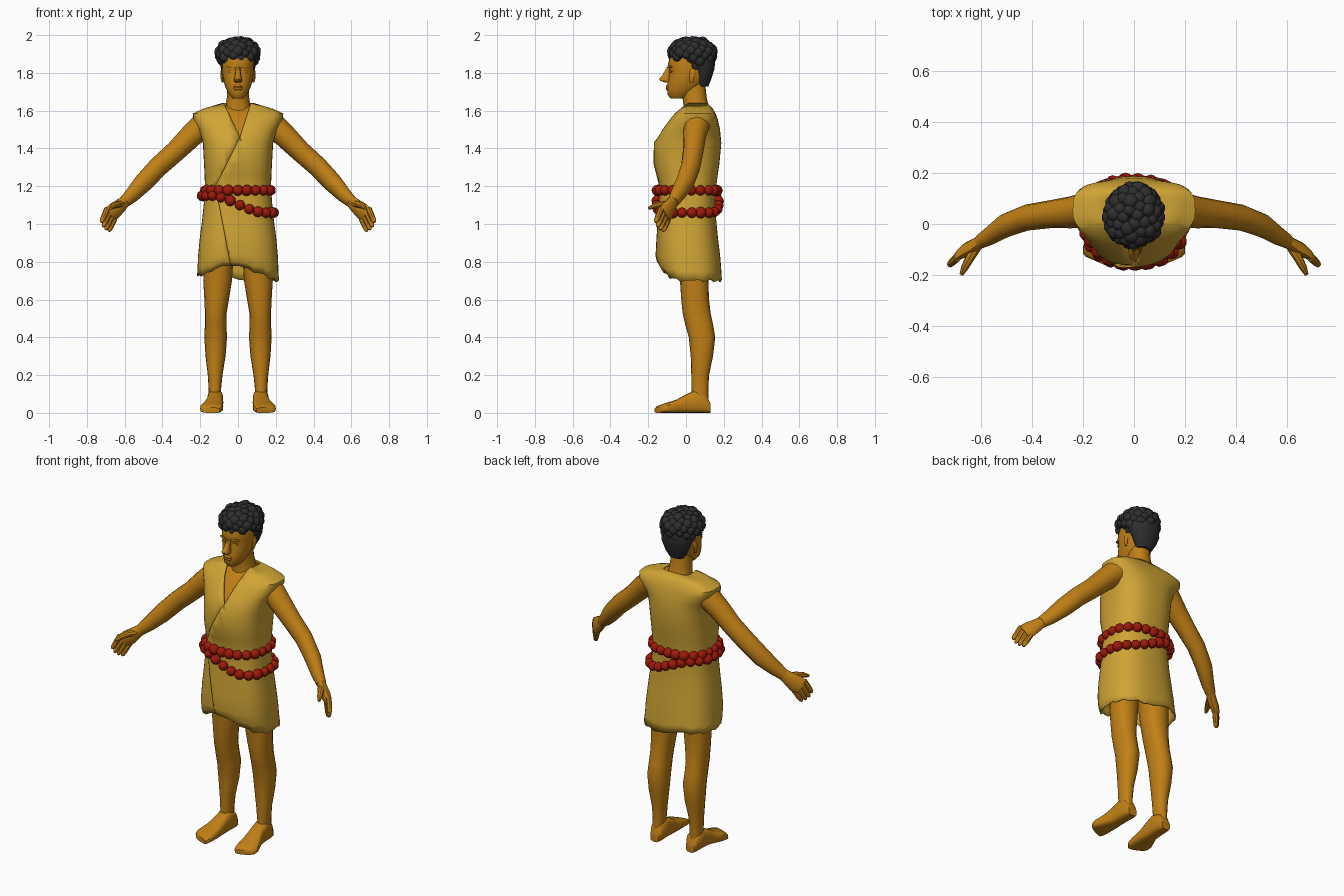
import bpy, bmesh, math, random
from mathutils import Vector as V

if "Cube" in bpy.data.objects:
    bpy.data.objects.remove(bpy.data.objects["Cube"])

random.seed(4)


def material(name, color):
    m = bpy.data.materials.new(name)
    m.diffuse_color = (*color, 1)
    m.use_nodes = True
    m.node_tree.nodes["Principled BSDF"].inputs["Base Color"].default_value = m.diffuse_color
    return m


SKIN = material("brown_skin", (0.53, 0.215, 0.008))
CLOTH = material("ochre_cloth", (0.63, 0.375, 0.035))
HAIR = material("black_hair", (0.027, 0.027, 0.029))
RED = material("red_beads", (0.34, 0.010, 0.003))


def finish(name, bm, mat):
    bmesh.ops.recalc_face_normals(bm, faces=bm.faces)
    me = bpy.data.meshes.new(name)
    bm.to_mesh(me)
    bm.free()
    me.materials.append(mat)
    ob = bpy.data.objects.new(name, me)
    bpy.context.collection.objects.link(ob)
    return ob


def ring(c, u, v, n=16, p=2.0):
    """Superellipse loop around c spanned by half-axes u and v."""
    pts = []
    for i in range(n):
        a = 2 * math.pi * i / n
        ca, sa = math.cos(a), math.sin(a)
        pts.append(V(c) + V(u) * math.copysign(abs(ca) ** (2 / p), ca)
                   + V(v) * math.copysign(abs(sa) ** (2 / p), sa))
    return pts


def loft(bm, rings, caps=True):
    loops = [[bm.verts.new(co) for co in r] for r in rings]
    n = len(loops[0])
    for a, b in zip(loops, loops[1:]):
        for i in range(n):
            bm.faces.new((a[i], a[(i + 1) % n], b[(i + 1) % n], b[i]))
    if caps:
        bm.faces.new(loops[0])
        bm.faces.new(loops[-1])


def level(z, x0, x1, y0, y1, n=16, p=2.2):
    """Horizontal loop from its extents."""
    return ring(((x0 + x1) / 2, (y0 + y1) / 2, z), ((x1 - x0) / 2, 0, 0),
                (0, (y1 - y0) / 2, 0), n, p)


def stack(name, rows, mat, n=16, p=2.2):
    bm = bmesh.new()
    loft(bm, [level(z, -w, w, y0, y1, n, p) for z, w, y0, y1 in rows])
    return finish(name, bm, mat)


def tube(bm, path, s, n=12, ref=(0.5, -0.5, 0.7)):
    """Tube through (x, y, z, half width, half depth) points, s mirrors x."""
    co = [V(q[:3]) for q in path]
    rings = []
    for i, q in enumerate(path):
        t = (co[min(i + 1, len(co) - 1)] - co[max(i - 1, 0)]).normalized()
        u = V(ref)
        u = (u - t * u.dot(t)).normalized()
        r = ring(co[i], u * q[3], t.cross(u) * q[4], n)
        rings.append([V((s * c.x, c.y, c.z)) for c in r])
    loft(bm, rings)


# Limbs, mirrored
for s, side in ((1, "left"), (-1, "right")):
    bm = bmesh.new()
    tube(bm, [(.17, .06, 1.535, .07, .07), (.25, .045, 1.465, .062, .062),
              (.33, .038, 1.385, .056, .054), (.42, .025, 1.305, .055, .05),
              (.50, -.005, 1.22, .053, .046), (.56, -.045, 1.155, .042, .036),
              (.60, -.068, 1.118, .033, .028)], s)
    finish(side + "_arm", bm, SKIN)

    bm = bmesh.new()
    tube(bm, [(.59, -.062, 1.128, .03, .024), (.625, -.085, 1.095, .04, .026),
              (.655, -.10, 1.07, .049, .025), (.682, -.117, 1.047, .048, .018)], s)
    for k, length in ((-.038, .85), (-.013, .97), (.012, 1), (.037, .92)):
        base = V((.673, -.112, 1.056)) + V((.5, -.5, .7)) * k
        path = [(*(base + V((.035, -.034, -.08)) * length * f), r, r)
                for f, r in ((0, .016), (.6, .015), (.9, .012), (1, .006))]
        tube(bm, path, s, 8)
    tube(bm, [(.615, -.085, 1.105, .018, .022), (.64, -.13, 1.105, .018, .018),
              (.662, -.17, 1.095, .015, .015), (.675, -.197, 1.083, .008, .008)],
         s, 8, (0, .3, 1))
    finish(side + "_hand", bm, SKIN)

    bm = bmesh.new()
    legs = [(.05, .09, .155, .03, .118), (.12, .09, .155, .03, .118),
            (.2, .082, .16, .028, .122), (.3, .066, .172, .025, .143),
            (.4, .058, .178, .015, .155), (.47, .062, .175, -.005, .143),
            (.53, .06, .175, -.018, .13), (.6, .048, .178, -.025, .122),
            (.7, .032, .184, -.032, .118), (.95, .015, .175, -.06, .13)]
    loft(bm, [[V((s * c.x, c.y, c.z)) for c in level(*r)] for r in legs])
    finish(side + "_leg", bm, SKIN)

    # Foot with slanted toe line
    bm = bmesh.new()
    feet = [(.13, .118, .028, .05, 0), (.105, .118, .04, .10, 0), (.05, .12, .042, .12, 0),
            (0, .122, .043, .098, 0), (-.05, .13, .052, .07, .005),
            (-.105, .14, .06, .052, .015), (-.135, .143, .057, .04, .02),
            (-.148, .143, .046, .028, .02)]
    loft(bm, [ring((s * x, y, h / 2), (w, s * k, 0), (0, 0, h / 2), 16, 3.2)
              for y, x, w, h, k in feet])
    finish(side + "_foot", bm, SKIN)

    bm = bmesh.new()
    tube(bm, [(.081, .028, 1.75, .005, .009), (.085, .03, 1.77, .007, .013),
              (.087, .036, 1.80, .007, .018), (.084, .036, 1.82, .004, .012)],
         s, 8, (1, 0, 0))
    finish(side + "_ear", bm, SKIN)

    # Eyelid and brow ridge
    for part, z, w, h, y in (("eyelid", 1.807, .015, .006, -.083),
                             ("brow", 1.832, .024, .007, -.088)):
        bm = bmesh.new()
        loft(bm, [ring((s * .038, y + d, z), (w, s * w * .35, 0), (0, 0, h), 8)
                  for d in (-.003, .006)])
        finish(side + "_" + part, bm, SKIN)

# Head
stack("head", [(1.665, .03, -.082, 0), (1.685, .048, -.098, .03),
               (1.715, .063, -.10, .07), (1.75, .075, -.097, .10),
               (1.79, .083, -.09, .125), (1.815, .085, -.088, .13),
               (1.84, .085, -.097, .13), (1.89, .083, -.085, .13),
               (1.94, .06, -.05, .1)], SKIN, 20)
stack("nose", [(1.750, .016, -.112, -.08), (1.758, .022, -.138, -.08),
               (1.768, .021, -.144, -.08), (1.785, .016, -.128, -.075),
               (1.83, .012, -.102, -.07)], SKIN, 10)
stack("lips", [(1.708, .018, -.103, -.08), (1.716, .025, -.108, -.08),
               (1.722, .026, -.104, -.08), (1.728, .023, -.108, -.08),
               (1.738, .012, -.102, -.08)], SKIN, 10)
stack("neck", [(1.55, .085, -.02, .14), (1.62, .066, -.012, .12),
               (1.68, .058, -.02, .108), (1.76, .056, -.03, .10)], SKIN)

# Hair: smooth nape and a cap of curls
stack("hair_nape", [(1.728, .045, .05, .118), (1.77, .07, .045, .135),
                    (1.82, .089, .03, .15), (1.86, .10, -.03, .155),
                    (1.92, .095, -.07, .145), (1.965, .06, -.03, .11)], HAIR)
bm = bmesh.new()
N = 90
for i in range(N):
    h = 1 - 2 * (i + .5) / N
    a = i * 2.39996
    r = math.sqrt(1 - h * h)
    d = V((r * math.cos(a), r * math.sin(a), h))
    if h < -.8 or (d.y < .1 and h < -.45) or (d.y < -.3 and h < -.28):
        continue
    res = bmesh.ops.create_icosphere(bm, subdivisions=2,
                                     radius=random.uniform(.025, .034))
    bmesh.ops.translate(bm, verts=res["verts"],
                        vec=(d.x * .095, .035 + d.y * .105,
                             1.902 + d.z * (.067 if h > 0 else .09)))
finish("hair_curls", bm, HAIR)

# Tunic rows: height, half width, front, back
TUNIC = [(.70, .217, -.125, .19), (.75, .214, -.145, .187), (.82, .212, -.153, .182),
         (.92, .203, -.15, .17), (1.02, .19, -.145, .16), (1.12, .18, -.14, .155),
         (1.2, .175, -.14, .16), (1.26, .177, -.153, .168), (1.32, .18, -.165, .177),
         (1.43, .186, -.16, .187), (1.5, .207, -.125, .18), (1.555, .236, -.085, .168),
         (1.585, .24, -.06, .157), (1.61, .185, -.032, .142), (1.64, .085, 0, .115)]
stack("chest", [(z - .012, w * .86, y0 + .014, y1 - .014) for z, w, y0, y1 in TUNIC[8:]],
      SKIN, 24, 2.5)

bm = bmesh.new()
rings = []
for z, w, y0, y1 in TUNIC:                          # shoulders squarer at the back
    front, back = (level(z, -w, w, y0, y1, 40, p)
                   for p in (2.5, 3.8 if z > 1.5 else 2.5))
    rings.append(back[:20] + front[20:])
for k, amount in ((0, 1), (1, .6), (2, .15)):       # ragged hem, higher in front
    for i, c in enumerate(rings[k]):
        rise = max(.02, .09 - .35 * abs(c.x + .035))
        lift = max(rise * max(0, min(1, (-c.y - .03) / .07)), .03 if c.x < 0 else 0)
        c.z += amount * (lift + .007 * math.sin(i * 2.1))
loft(bm, rings, caps=False)


def cut(a, b):
    """Cut the front of the cloth along the x-z line a-b."""
    no = V((b[1] - a[1], 0, a[0] - b[0])).normalized()
    lo, hi = min(a[1], b[1]) - .02, max(a[1], b[1]) + .02
    fs = [f for f in bm.faces if f.calc_center_median().y < .05
          and max(v.co.z for v in f.verts) > lo and min(v.co.z for v in f.verts) < hi]
    geom = list({e for f in fs for e in f.edges} | {v for f in fs for v in f.verts}) + fs
    bmesh.ops.bisect_plane(bm, geom=geom, plane_co=(a[0], 0, a[1]), plane_no=no)


POINT, HIP, HEM = (.01, 1.46), (-.12, 1.2), (-.035, .76)
NECK_R, NECK_L = (-.075, 1.64), (.068, 1.64)
for a, b in ((POINT, NECK_R), (POINT, NECK_L), (POINT, HIP), (HIP, HEM)):
    cut(a, b)


def line_x(a, b, z):
    return a[0] + (b[0] - a[0]) * (z - a[1]) / (b[1] - a[1])


def overlap_x(z):
    return line_x(POINT, HIP, z) if z > HIP[1] else line_x(HIP, HEM, z)


# Open neckline
gone = []
for f in bm.faces:
    c = f.calc_center_median()
    if c.y < .05 and c.z > POINT[1] and \
            line_x(POINT, NECK_R, c.z) < c.x < line_x(POINT, NECK_L, c.z):
        gone.append(f)
bmesh.ops.delete(bm, geom=gone, context="FACES")

# Wrapped-over panel, raised along its diagonal edge
panel = []
for f in bm.faces:
    c = f.calc_center_median()
    if c.y < 0 and c.z < POINT[1] and c.x > overlap_x(c.z):
        panel.append(f)
edge = [e for e in bm.edges if len(e.link_faces) == 2
        and sum(f in panel for f in e.link_faces) == 1
        and all(abs(v.co.x - overlap_x(v.co.z)) < .03 for v in e.verts)]
bmesh.ops.split_edges(bm, edges=edge)
for v in {v for f in panel for v in f.verts}:
    fade = max(0, 1 - (v.co.x - overlap_x(v.co.z)) / .12)
    if v.co.z < 1.45:
        v.co.y -= .010 * min(1, fade)
tunic = finish("tunic", bm, CLOTH)
mod = tunic.modifiers.new("thickness", "SOLIDIFY")
mod.thickness = .008
mod.offset = -1


# Bead belts, one level and one slanting
def belt(name, w, y0, y1, z0, tilt, count):
    path = level(0, -w, w, y0, y1, 400, 2.4)
    total = sum((path[i] - path[i - 1]).length for i in range(400))
    bm, run = bmesh.new(), 0
    done = 0
    for i in range(400):
        run += (path[i] - path[i - 1]).length
        if run >= (done + .5) * total / count:
            done += 1
            c = path[i]
            res = bmesh.ops.create_icosphere(bm, subdivisions=2,
                                             radius=random.uniform(.027, .031))
            z = z0 - tilt * math.sin(max(-1, min(1, c.x / .15)) * math.pi / 2)
            bmesh.ops.translate(bm, verts=res["verts"], vec=(c.x, c.y, z))
    finish(name, bm, RED)


belt("upper_bead_belt", .174, -.153, .165, 1.178, 0, 22)
belt("lower_bead_belt", .190, -.155, .172, 1.105, .045, 23)

# Smooth shading with sharp creases kept
for ob in bpy.data.objects:
    ob.select_set(True)
    bpy.context.view_layer.objects.active = ob
bpy.ops.object.shade_smooth_by_angle(angle=math.radians(40))
